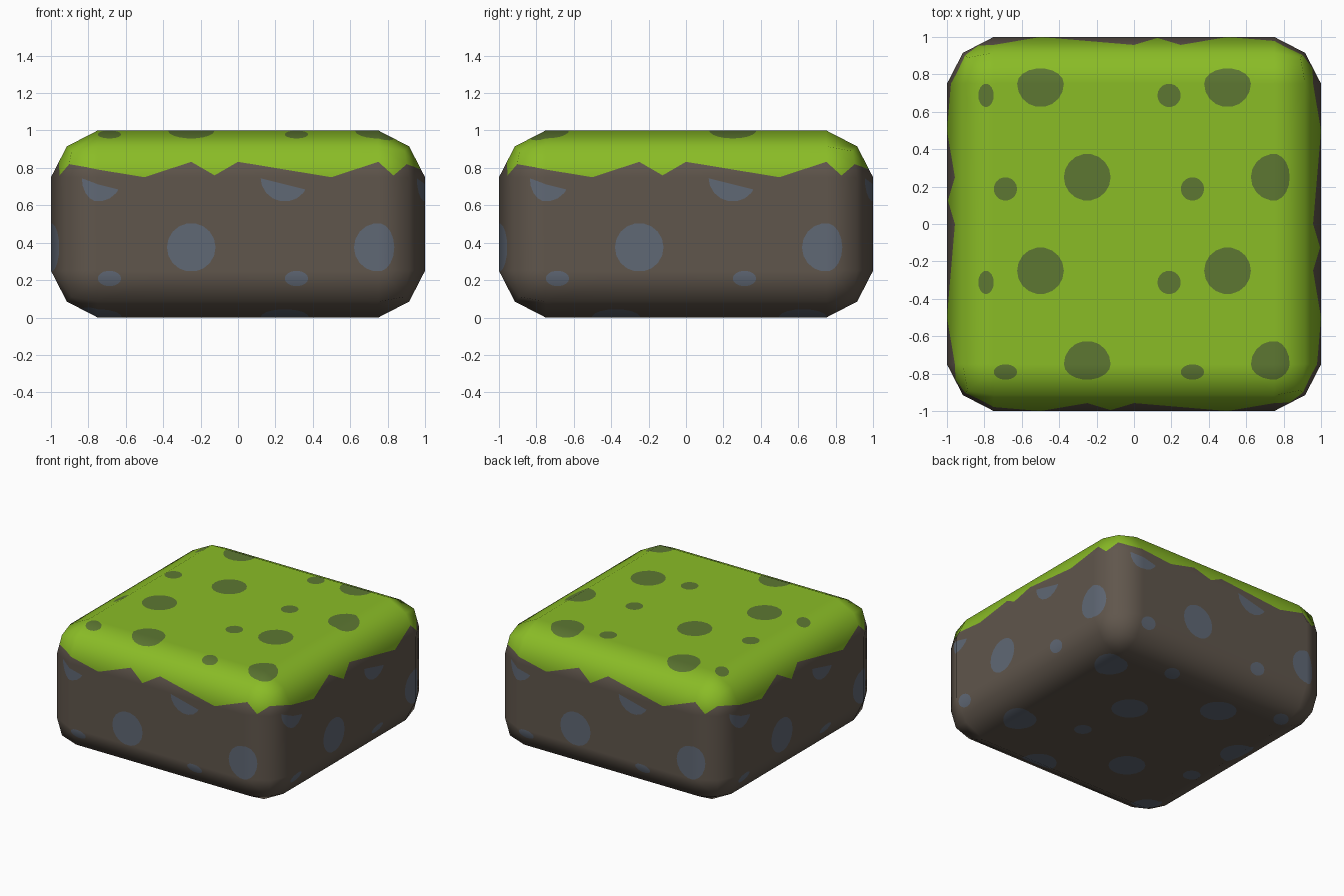
import bpy, math
from mathutils import Vector
from mathutils.geometry import delaunay_2d_cdt

if "Cube" in bpy.data.objects:
    bpy.data.objects.remove(bpy.data.objects["Cube"])

BEVEL = 0.25          # width of rounded border
EDGE, CORNER = 0.66, 0.56   # how far edge and corner points bulge


def srgb(r, g, b):
    f = lambda c: c / 12.92 if c <= 0.04045 else ((c + 0.055) / 1.055) ** 2.4
    return (f(r / 255), f(g / 255), f(b / 255), 1)


def material(name, rgb):
    m = bpy.data.materials.new(name)
    m.diffuse_color = srgb(*rgb)
    m.use_nodes = True
    m.node_tree.nodes["Principled BSDF"].inputs["Base Color"].default_value = m.diffuse_color
    return m


GRASS, MOSS, DIRT, STONE = range(4)
mats = [material("grass green", (138, 188, 38)), material("dark moss", (93, 119, 50)),
        material("brown dirt", (96, 86, 76)), material("grey stone", (96, 104, 117))]

# spots repeat every unit: (u, v, radius)
MOSS_SPOTS = [(.5, .75, .125), (.75, .25, .125), (.1875, .6875, .0625), (.3125, .1875, .0625)]
STONE_SPOTS = [(.75, .375, .13), (.25, .75, .13), (.3125, .1875, .0625)]
# ragged grass edge, repeats every unit along a side
RAGGED = [(0, .875), (.5, .75), (.75, .875), (.875, .765), (1, .875)]


def ragged_height(u):
    u %= 1
    for (a, p), (b, q) in zip(RAGGED, RAGGED[1:]):
        if u <= b:
            return p + (q - p) * (u - a) / (b - a)


def under_shadow_line(u, v):
    return v < .775 - .25 * (u % 1)


def cut_panel(lo, hi, spots, side):
    """Flat panel over u -1..1 and v lo..hi, cut along border, spots and grass edge."""
    pts, edges, faces = [], [], []

    def line(ps):
        n = len(pts)
        pts.extend(Vector(p) for p in ps)
        edges.extend((n + i, n + i + 1) for i in range(len(ps) - 1))

    for u in (-1, -1 + BEVEL, 1 - BEVEL, 1):
        line([(u, lo), (u, hi)])
    for v in (lo, lo + BEVEL, hi - BEVEL, hi):
        line([(-1, v), (1, v)])
    if side:
        line([(s + u, v) for s in (-1, 0) for u, v in RAGGED[(s + 1 > 0):]])
        for s in (-1, 0):
            line([(s + .1, .75), (s + .4, .675)])
    for su in (-1, 0):
        for sv in ((0,) if side else (-1, 0)):
            for cu, cv, r in spots:
                n = len(pts)
                for i in range(18):
                    a = math.tau * i / 18
                    pts.append(Vector((su + cu + r * math.cos(a), sv + cv + r * math.sin(a))))
                faces.append(list(range(n, n + 18)))
    out = delaunay_2d_cdt(pts, edges, faces, 0, 1e-5)
    return out[0], out[2], out[5]


def bulge(u, v, hu, hv, hw):
    """Wrap a panel point over the rounded border; gives position and normal."""
    s = max(0, (abs(u) - hu + BEVEL) / BEVEL)
    t = max(0, (abs(v) - hv + BEVEL) / BEVEL)
    a, b, c = s * (1 - t) * EDGE, t * (1 - s) * EDGE, s * t * CORNER
    off = Vector((math.copysign(a + c, u), math.copysign(b + c, v),
                  (1 - s) * (1 - t) + a + b + c))
    core = Vector((math.copysign(min(abs(u), hu - BEVEL), u),
                   math.copysign(min(abs(v), hv - BEVEL), v), hw - BEVEL))
    return core + off * BEVEL, off.normalized()


verts, normals, tris, colours = [], [], [], []


def add_panel(tu, tv, kind):
    tu, tv = Vector(tu), Vector(tv)
    tw = tu.cross(tv)
    side = kind == "side"
    lo, hi = (0, 1) if side else (-1, 1)
    hv, hw = (.5, 1) if side else (1, .5)
    ps, fs, inside = cut_panel(lo, hi, MOSS_SPOTS if kind == "top" else STONE_SPOTS, side)
    base = len(verts)
    for p in ps:
        q, n = bulge(p.x, p.y - (.5 if side else 0), 1, hv, hw)
        verts.append(tu * q.x + tv * q.y + tw * q.z + Vector((0, 0, .5)))
        normals.append(tu * n.x + tv * n.y + tw * n.z)
    for f, spot in zip(fs, inside):
        a, b, c = (ps[i] for i in f)
        if abs((b - a).cross(c - a)) < 1e-8:
            continue
        m = (a + b + c) / 3
        tris.append([base + i for i in f])
        if kind == "top":
            colours.append(MOSS if spot else GRASS)
        elif side and m.y > ragged_height(m.x):
            colours.append(GRASS)
        elif spot and (not side or m.y < .5 or under_shadow_line(m.x, m.y)):
            colours.append(STONE)
        else:
            colours.append(DIRT)


# top, underside and four matching sides
add_panel((1, 0, 0), (0, 1, 0), "top")
add_panel((1, 0, 0), (0, -1, 0), "bottom")
for x, y in ((1, 0), (0, 1), (-1, 0), (0, -1)):
    add_panel((x, y, 0), (0, 0, 1), "side")

mesh = bpy.data.meshes.new("grass_block")
mesh.from_pydata(verts, [], tris)
for m in mats:
    mesh.materials.append(m)
for poly, c in zip(mesh.polygons, colours):
    poly.material_index = c
    poly.use_smooth = True
mesh.update()
mesh.normals_split_custom_set_from_vertices(normals)
block = bpy.data.objects.new("grass_block", mesh)
bpy.context.collection.objects.link(block)
